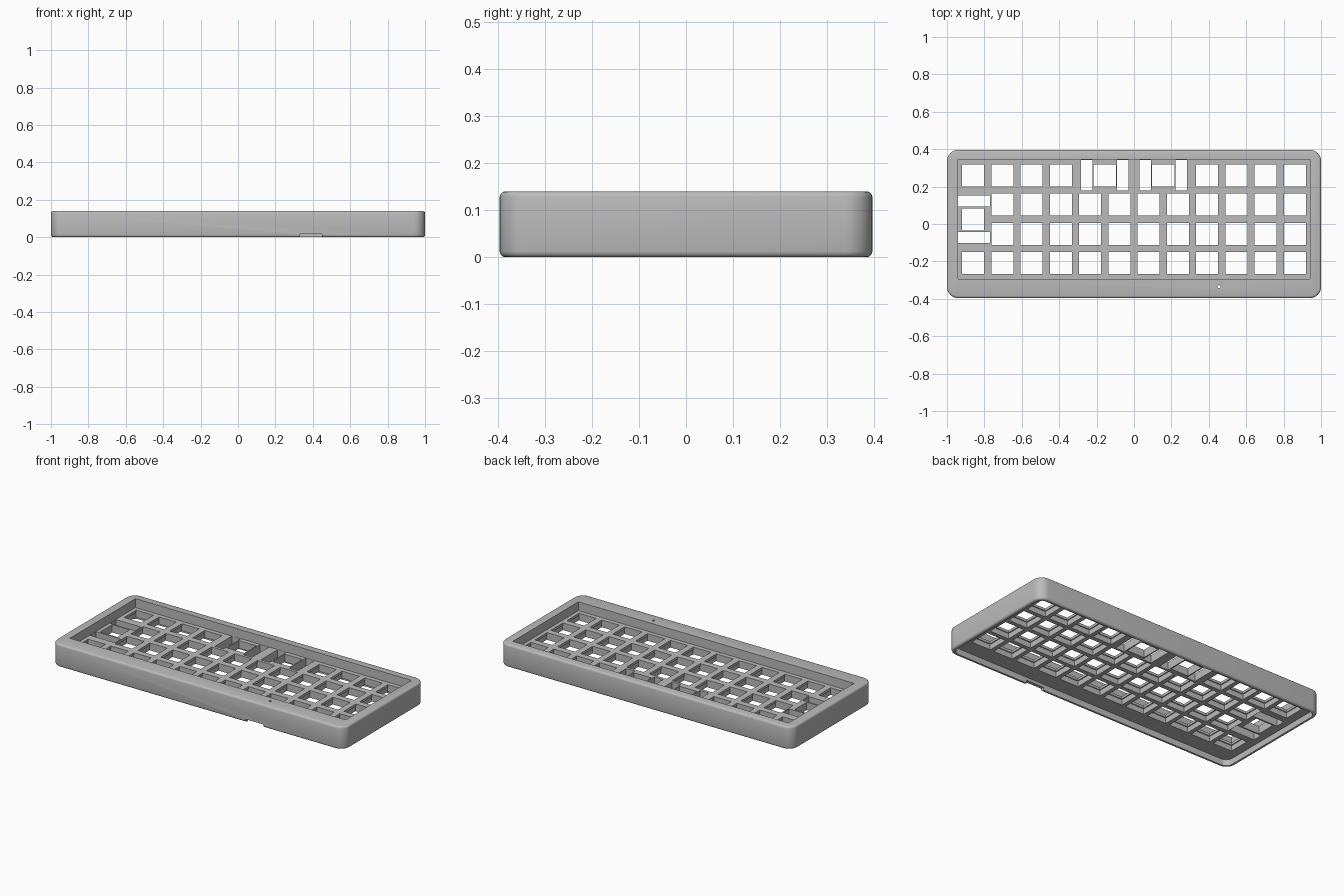
import bpy, bmesh
from mathutils import Matrix, Vector

if "Cube" in bpy.data.objects:
    bpy.data.objects.remove(bpy.data.objects["Cube"], do_unlink=True)

HALF_X, HALF_Y, HEIGHT = 1.0, 0.396, 0.14
PLATE_TOP, CLIP_Z, PLATE_BOTTOM = 0.085, 0.07, 0.037
PITCH, HOLE, WIDE = 0.1564, 0.118, 0.13
MID_Y = 0.025                      # centre of the key field
TRAY_X, TRAY_Y = 0.942, 0.32


def add_box(bm, x0, x1, y0, y1, z0, z1):
    size = (x1 - x0, y1 - y0, z1 - z0)
    centre = Vector((x0 + x1, y0 + y1, z0 + z1)) / 2
    mat = Matrix.Translation(centre) @ Matrix.Diagonal((*size, 1))
    return bmesh.ops.create_cube(bm, size=1, matrix=mat)["verts"]


def round_corners(bm, radius):
    upright = [e for e in bm.edges
               if abs(e.verts[0].co.z - e.verts[1].co.z) > 0.01]
    bmesh.ops.bevel(bm, geom=upright, offset=radius, segments=8,
                    profile=0.5, affect='EDGES')


def make_object(name, bm):
    mesh = bpy.data.meshes.new(name)
    bmesh.ops.recalc_face_normals(bm, faces=bm.faces)
    bm.to_mesh(mesh)
    bm.free()
    obj = bpy.data.objects.new(name, mesh)
    bpy.context.collection.objects.link(obj)
    return obj


def cut(target, bm):
    cutter = make_object("cutter", bm)
    cutter.hide_render = True
    mod = target.modifiers.new("cut", 'BOOLEAN')
    mod.operation, mod.solver, mod.object = 'DIFFERENCE', 'EXACT', cutter
    bpy.context.view_layer.objects.active = target
    bpy.ops.object.modifier_apply(modifier=mod.name)
    bpy.data.objects.remove(cutter, do_unlink=True)


def cut_boxes(target, boxes, radius=0):
    bm = bmesh.new()
    for box in boxes:
        add_box(bm, *box)
    if radius:
        round_corners(bm, radius)
    cut(target, bm)


def square(centre, size, z0, z1):
    x, y = centre
    h = size / 2
    return (x - h, x + h, y - h, y + h, z0, z1)


# Outer shell with rounded corners and softened top and bottom rims
bm = bmesh.new()
add_box(bm, -HALF_X, HALF_X, -HALF_Y, HALF_Y, 0, HEIGHT)
round_corners(bm, 0.06)
rims = [e for e in bm.edges
        if abs(e.verts[0].co.z - e.verts[1].co.z) < 0.001
        and any(abs(f.normal.z) > 0.9 for f in e.link_faces)]
bmesh.ops.bevel(bm, geom=rims, offset=0.012, segments=3,
                profile=0.5, affect='EDGES')
case = make_object("keyboard_case", bm)

# Key well above the plate and shallow recess below it
cut_boxes(case, [(-TRAY_X, TRAY_X, MID_Y - TRAY_Y, MID_Y + TRAY_Y,
                  PLATE_TOP, 0.2)])
cut_boxes(case, [(-HALF_X + 0.02, HALF_X - 0.02, -HALF_Y + 0.02,
                  HALF_Y - 0.02, -0.05, PLATE_BOTTOM)], 0.042)

# Key positions: four rows of twelve, with three double-width places
column_x = [(c - 5.5) * PITCH for c in range(12)]
row_y = [MID_Y + (1.5 - r) * PITCH for r in range(4)]
singles = [(x, y) for r, y in enumerate(row_y) for c, x in enumerate(column_x)
           if not (r == 0 and 4 <= c <= 7) and not (r in (1, 2) and c == 0)]
across = [(-PITCH, row_y[0]), (PITCH, row_y[0])]
upright = (column_x[0], MID_Y)

# Switch holes, wider beneath the clip ledge
cut_boxes(case, [square(p, HOLE, 0.01, 0.11)
                 for p in singles + across + [upright]])
cut_boxes(case, [square(p, WIDE, 0.01, CLIP_Z) for p in singles])

# Stabiliser slots beside the double-width holes
slots = []
for side in (-1, 1):
    for x, y in across:
        sx = x + side * 0.0965
        slots.append((sx - 0.03, sx + 0.03, 0.18, 0.3435, 0.01, 0.11))
    sy = MID_Y + side * 0.0975
    slots.append((-0.9405, -0.7695, sy - 0.029, sy + 0.029, 0.01, 0.11))
cut_boxes(case, slots)

# Cable notch in the lower front edge
cut_boxes(case, [(0.33, 0.45, -0.5, -0.35, -0.05, 0.018)])

# Small reset hole in the front rim
bm = bmesh.new()
bmesh.ops.create_cone(bm, cap_ends=True, segments=16, radius1=0.008,
                      radius2=0.008, depth=0.4,
                      matrix=Matrix.Translation((0.455, -0.335, 0.1)))
cut(case, bm)

# Single grey plastic
grey = bpy.data.materials.new("grey_plastic")
grey.use_nodes = True
colour = (0.5, 0.5, 0.5, 1)
grey.diffuse_color = colour
grey.node_tree.nodes["Principled BSDF"].inputs["Base Color"].default_value = colour
case.data.materials.clear()
case.data.materials.append(grey)

bpy.ops.object.select_all(action='DESELECT')
case.select_set(True)
bpy.context.view_layer.objects.active = case
bpy.ops.object.shade_smooth_by_angle(angle=0.6)
